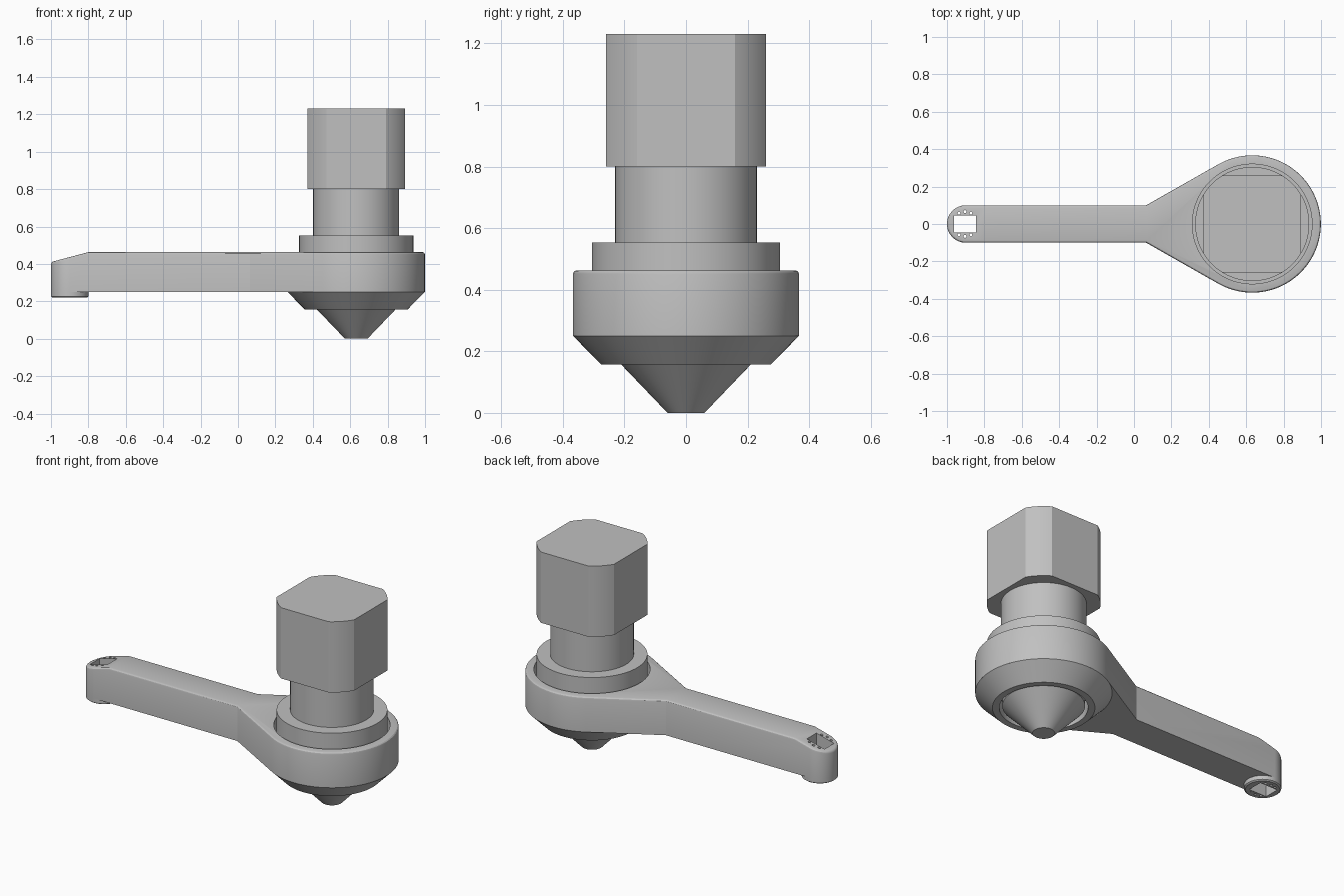
import bpy, bmesh, math
from mathutils import Vector

if "Cube" in bpy.data.objects:
    bpy.data.objects.remove(bpy.data.objects["Cube"])

HUB = 0.632          # x of the hub axis
TIP = -0.90          # x of the arm end axis
GAP = 0.32           # radius of the hub bore

metal = bpy.data.materials.new("grey_metal")
metal.diffuse_color = (0.53, 0.53, 0.53, 1)
metal.use_nodes = True
metal.node_tree.nodes["Principled BSDF"].inputs["Base Color"].default_value = metal.diffuse_color


def add_object(name, bm):
    bmesh.ops.recalc_face_normals(bm, faces=bm.faces[:])
    me = bpy.data.meshes.new(name)
    bm.to_mesh(me)
    bm.free()
    me.materials.append(metal)
    ob = bpy.data.objects.new(name, me)
    bpy.context.collection.objects.link(ob)
    return ob


def arc(cx, r, a0, a1, n):
    return [(cx + r * math.cos(math.radians(a0 + (a1 - a0) * i / n)),
             r * math.sin(math.radians(a0 + (a1 - a0) * i / n))) for i in range(n + 1)]


def prism(bm, outline, z0, z1):
    n = len(outline)
    low = [bm.verts.new((x, y, z0)) for x, y in outline]
    top = [bm.verts.new((x, y, z1)) for x, y in outline]
    bm.faces.new(low[::-1])
    bm.faces.new(top)
    for i in range(n):
        j = (i + 1) % n
        bm.faces.new((low[i], low[j], top[j], top[i]))


def lathe(name, cx, profile, closed=False, n=96):
    bm = bmesh.new()
    rings = []
    for r, z in profile:
        rings.append([bm.verts.new((x, y, z)) for x, y in arc(cx, r, 0, 360, n)[:-1]])
    pairs = list(zip(rings, rings[1:]))
    if closed:
        pairs.append((rings[-1], rings[0]))
    else:
        bm.faces.new(rings[0][::-1])
        bm.faces.new(rings[-1])
    for a, b in pairs:
        for i in range(n):
            j = (i + 1) % n
            bm.faces.new((a[i], a[j], b[j], b[i]))
    return add_object(name, bm)


# Arm: teardrop outline, sloped tip, softened top rim
outline = (arc(HUB, 0.367, -119.6, 119.6, 72) + [(0.065, 0.10)]
           + arc(TIP, 0.10, 90, 270, 32) + [(0.065, -0.10)])
bm = bmesh.new()
prism(bm, outline, 0.25, 0.463)
bmesh.ops.bisect_plane(bm, geom=bm.verts[:] + bm.edges[:] + bm.faces[:], dist=1e-5,
                       plane_co=Vector((-0.8, 0, 0.463)),
                       plane_no=Vector((-0.053, 0, 0.2)).normalized(), clear_outer=True)
bmesh.ops.holes_fill(bm, edges=[e for e in bm.edges if e.is_boundary])
bmesh.ops.recalc_face_normals(bm, faces=bm.faces[:])
bm.normal_update()
rim = [e for e in bm.edges if len(e.link_faces) == 2
       and max(f.normal.z for f in e.link_faces) > 0.9
       and abs(min(f.normal.z for f in e.link_faces)) < 0.1]
bmesh.ops.bevel(bm, geom=rim, offset=0.013, segments=3, profile=0.5, affect='EDGES')
arm = add_object("arm", bm)

# Foot under the arm end
foot = lathe("arm_foot", TIP, [(0.092, 0.22), (0.10, 0.226), (0.10, 0.25)], n=64)

# Cutter: hub bore, square socket and six pin holes
bm = bmesh.new()
prism(bm, arc(HUB, GAP, 0, 360, 96)[:-1], 0.1, 0.7)
prism(bm, [(-0.963, -0.046), (-0.845, -0.046), (-0.845, 0.046), (-0.963, 0.046)], 0.1, 0.7)
for side in (-1, 1):
    for dx, y in ((-0.032, 0.058), (0, 0.066), (0.032, 0.058)):
        hole = [(px, py + side * y) for px, py in arc(-0.904 + dx, 0.008, 0, 360, 12)[:-1]]
        prism(bm, hole, 0.1, 0.7)
cutter = add_object("hole_cutter", bm)
cutter.hide_render = True
for ob in (arm, foot):
    mod = ob.modifiers.new("holes", 'BOOLEAN')
    mod.operation = 'DIFFERENCE'
    mod.solver = 'EXACT'
    mod.object = cutter
    bpy.context.view_layer.objects.active = ob
    bpy.ops.object.modifier_apply(modifier=mod.name)
bpy.data.objects.remove(cutter)

# Conical cup closing the underside of the hub
lathe("hub_cup", HUB, [(GAP, 0.25), (0.367, 0.25), (0.275, 0.157),
                       (0.238, 0.157), (0.238, 0.25)], closed=True)

# Plug: pointed nose, collar and neck
lathe("plug", HUB, [(0.06, 0), (0.222, 0.169), (0.222, 0.26), (0.305, 0.26),
                    (0.305, 0.553), (0.23, 0.553), (0.23, 0.80)])

# Head: square block with corners turned to a round
half, turn = 0.26, 0.305
a = math.degrees(math.acos(half / turn))
head_outline = []
for k in range(4):
    head_outline += arc(HUB, turn, 90 * k + a, 90 * k + 90 - a, 8)
bm = bmesh.new()
prism(bm, head_outline, 0.80, 1.23)
add_object("square_head", bm)

# Smooth round walls, keep edges crisp
bpy.ops.object.select_all(action='DESELECT')
for ob in bpy.context.scene.objects:
    ob.select_set(True)
    bpy.context.view_layer.objects.active = ob
bpy.ops.object.shade_smooth_by_angle(angle=math.radians(25))
